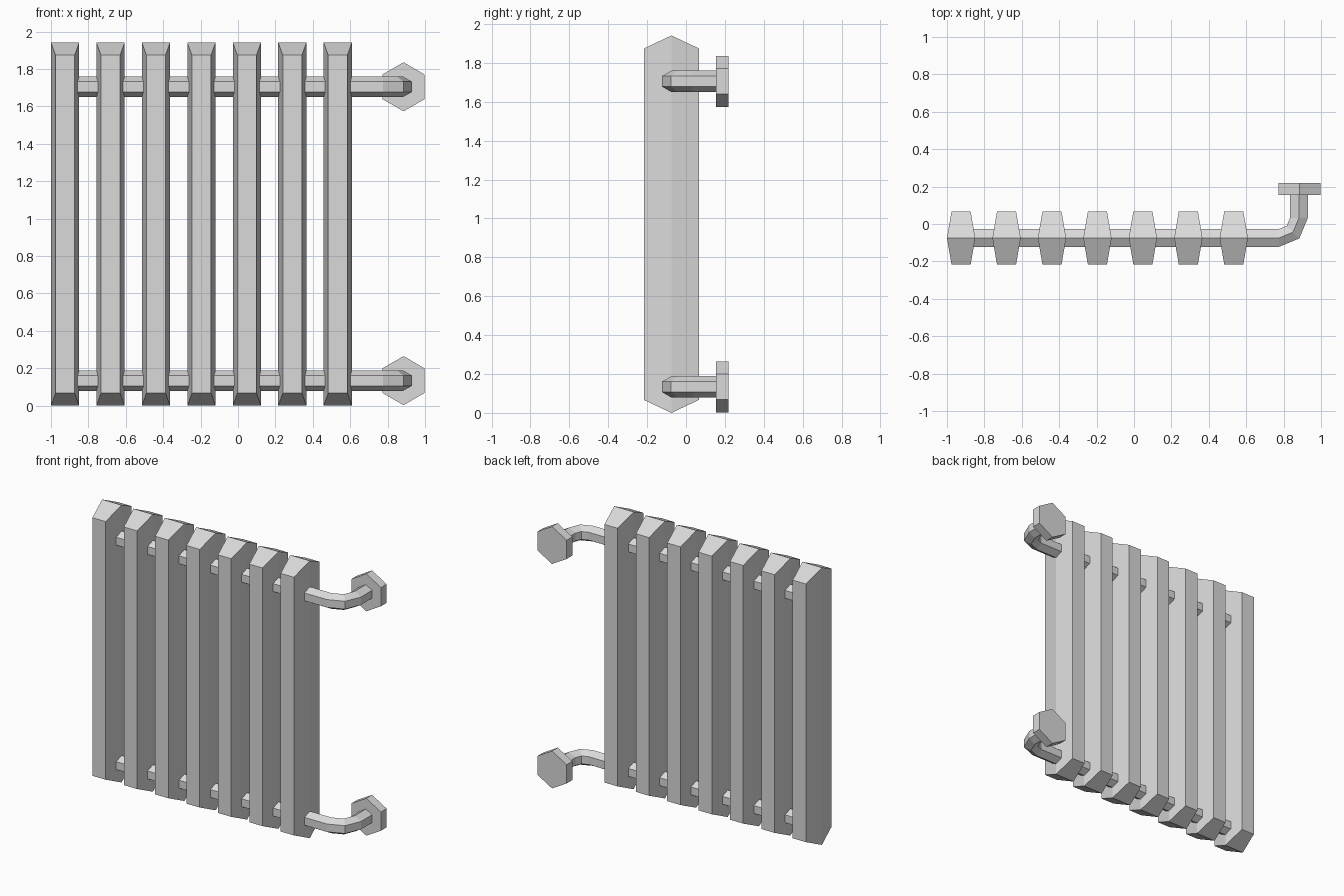
import bpy, bmesh
from math import cos, sin, pi, radians
from mathutils import Vector

cube = bpy.data.objects.get("Cube")
if cube:
    bpy.data.objects.remove(cube, do_unlink=True)

grey = bpy.data.materials.new("light_grey_metal")
grey.use_nodes = True
grey.diffuse_color = (0.7, 0.7, 0.7, 1)
grey.node_tree.nodes["Principled BSDF"].inputs["Base Color"].default_value = (0.7, 0.7, 0.7, 1)

AXIS_Y = -0.075      # centre plane shared by fins and pipes


def loft(name, rings):
    """Skin a list of equal-sized point rings and cap both ends."""
    bm = bmesh.new()
    loops = [[bm.verts.new(p) for p in ring] for ring in rings]
    n = len(loops[0])
    for a, b in zip(loops, loops[1:]):
        for i in range(n):
            j = (i + 1) % n
            bm.faces.new((a[i], a[j], b[j], b[i]))
    bm.faces.new(loops[0])
    bm.faces.new(loops[-1])
    bmesh.ops.recalc_face_normals(bm, faces=bm.faces)
    mesh = bpy.data.meshes.new(name)
    bm.to_mesh(mesh)
    bm.free()
    mesh.materials.append(grey)
    obj = bpy.data.objects.new(name, mesh)
    bpy.context.collection.objects.link(obj)
    return obj


def hexagon(centre, side, radius):
    """Hexagon with its points up, spanned by a horizontal side vector and z."""
    up = Vector((0, 0, 1))
    return [centre + radius * (side * sin(k * pi / 3) + up * cos(k * pi / 3)) for k in range(6)]


# Fins: wide at the centre plane, tapered to front and back, ridged ends
def fin(name, x):
    rings = []
    for y, half, low, high in ((-0.217, 0.051, 0.067, 1.874),
                               (AXIS_Y, 0.0755, 0, 1.941),
                               (0.067, 0.051, 0.067, 1.874)):
        rings.append([(x - half, y, low), (x + half, y, low),
                      (x + half, y, high), (x - half, y, high)])
    loft(name, rings)


for i in range(7):
    fin(f"fin_{i + 1}", -0.9245 + i * 0.243)


# Pipes: straight run through the fins, then a quarter bend to the wall
def pipe(name, z):
    bend_x, bend_r = 0.774, 0.108
    path = [(-0.925, AXIS_Y, 0)]
    for angle in (0, 45, 90):
        a = radians(angle)
        path.append((bend_x + bend_r * sin(a), AXIS_Y + bend_r * (1 - cos(a)), angle))
    path.append((bend_x + bend_r, 0.17, 90))
    rings = []
    for x, y, angle in path:
        a = radians(angle)
        rings.append(hexagon(Vector((x, y, z)), Vector((sin(a), -cos(a), 0)), 0.055))
    loft(name, rings)


# Wall flanges: thick hexagonal plates
def flange(name, z):
    loft(name, [hexagon(Vector((0.885, y, z)), Vector((1, 0, 0)), 0.131)
                for y in (0.155, 0.218)])


for level, z in (("lower", 0.134), ("upper", 1.705)):
    pipe(f"{level}_pipe", z)
    flange(f"{level}_wall_flange", z)
